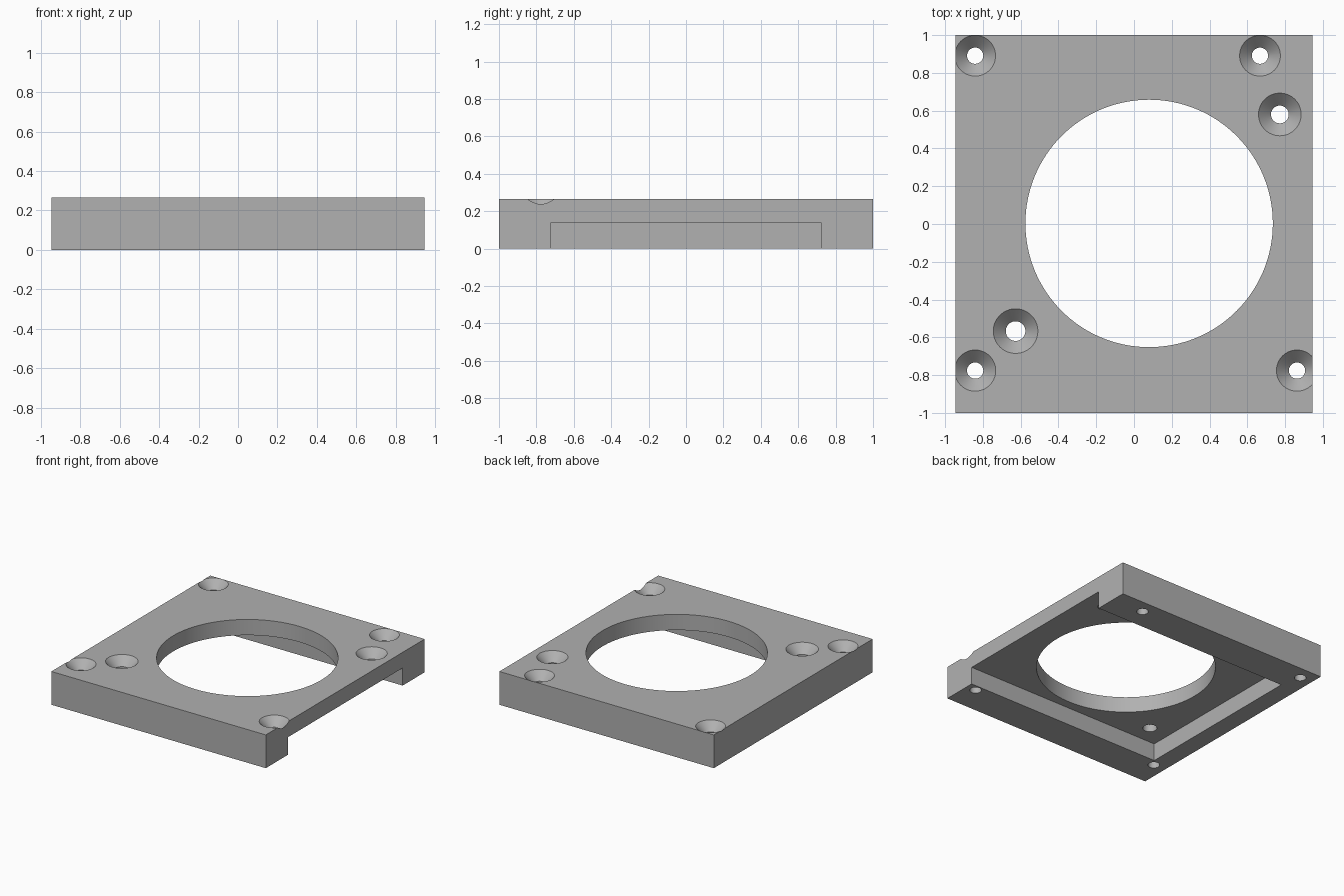
import bpy, bmesh, math

cube = bpy.data.objects.get("Cube")
if cube:
    bpy.data.objects.remove(cube, do_unlink=True)

TOP = 0.265
HALF_X, HALF_Y = 0.945, 1.0

grey = bpy.data.materials.new("machined grey")
grey.use_nodes = True
colour = (0.44, 0.44, 0.44, 1)
grey.diffuse_color = colour
grey.node_tree.nodes["Principled BSDF"].inputs["Base Color"].default_value = colour


def make_object(name, bm):
    bmesh.ops.recalc_face_normals(bm, faces=bm.faces)
    mesh = bpy.data.meshes.new(name)
    bm.to_mesh(mesh)
    bm.free()
    mesh.materials.append(grey)
    obj = bpy.data.objects.new(name, mesh)
    bpy.context.collection.objects.link(obj)
    return obj


def box(name, low, high):
    bm = bmesh.new()
    bmesh.ops.create_cube(bm, size=1)
    for v in bm.verts:
        v.co = [lo + (c + 0.5) * (hi - lo) for c, lo, hi in zip(v.co, low, high)]
    return make_object(name, bm)


def turned(name, x, y, profile, sides=64):
    """Closed solid from (radius, height) rings around a vertical axis."""
    bm = bmesh.new()
    rings = []
    for r, z in profile:
        angles = [2 * math.pi * i / sides for i in range(sides)]
        rings.append([bm.verts.new((x + r * math.cos(a), y + r * math.sin(a), z)) for a in angles])
    for a, b in zip(rings, rings[1:]):
        for i in range(sides):
            j = (i + 1) % sides
            bm.faces.new((a[i], a[j], b[j], b[i]))
    bm.faces.new(rings[0])
    bm.faces.new(rings[-1])
    return make_object(name, bm)


def cut(target, cutter):
    mod = target.modifiers.new(cutter.name, "BOOLEAN")
    mod.operation = "DIFFERENCE"
    mod.solver = "EXACT"
    mod.object = cutter
    bpy.context.view_layer.objects.active = target
    bpy.ops.object.modifier_apply(modifier=mod.name)
    bpy.data.objects.remove(cutter, do_unlink=True)


# Main slab
plate = box("mounting_plate", (-HALF_X, -HALF_Y, 0), (HALF_X, HALF_Y, TOP))

# Underside pocket, open on one side
cut(plate, box("pocket_cutter", (-0.8, -0.723, -0.1), (HALF_X + 0.1, 0.723, 0.14)))

# Large round opening
cut(plate, turned("opening_cutter", 0.08, 0.003, [(0.655, -0.1), (0.655, TOP + 0.1)], 128))

# Countersunk screw holes: x, y, rim radius, bore radius
holes = [
    (-0.841, 0.891, 0.108, 0.043),
    (0.667, 0.891, 0.108, 0.043),
    (-0.841, -0.776, 0.109, 0.043),
    (0.863, -0.776, 0.109, 0.043),
    (0.772, 0.58, 0.113, 0.047),
    (-0.627, -0.567, 0.118, 0.052),
]
for x, y, rim, bore in holes:
    profile = [(bore, -0.1), (bore, TOP - (rim - bore)), (rim, TOP), (rim, TOP + 0.1)]
    cut(plate, turned("screw_hole_cutter", x, y, profile))

# Smooth bores with crisp edges
bpy.ops.object.select_all(action="DESELECT")
plate.select_set(True)
bpy.context.view_layer.objects.active = plate
bpy.ops.object.shade_smooth_by_angle(angle=math.radians(30))
